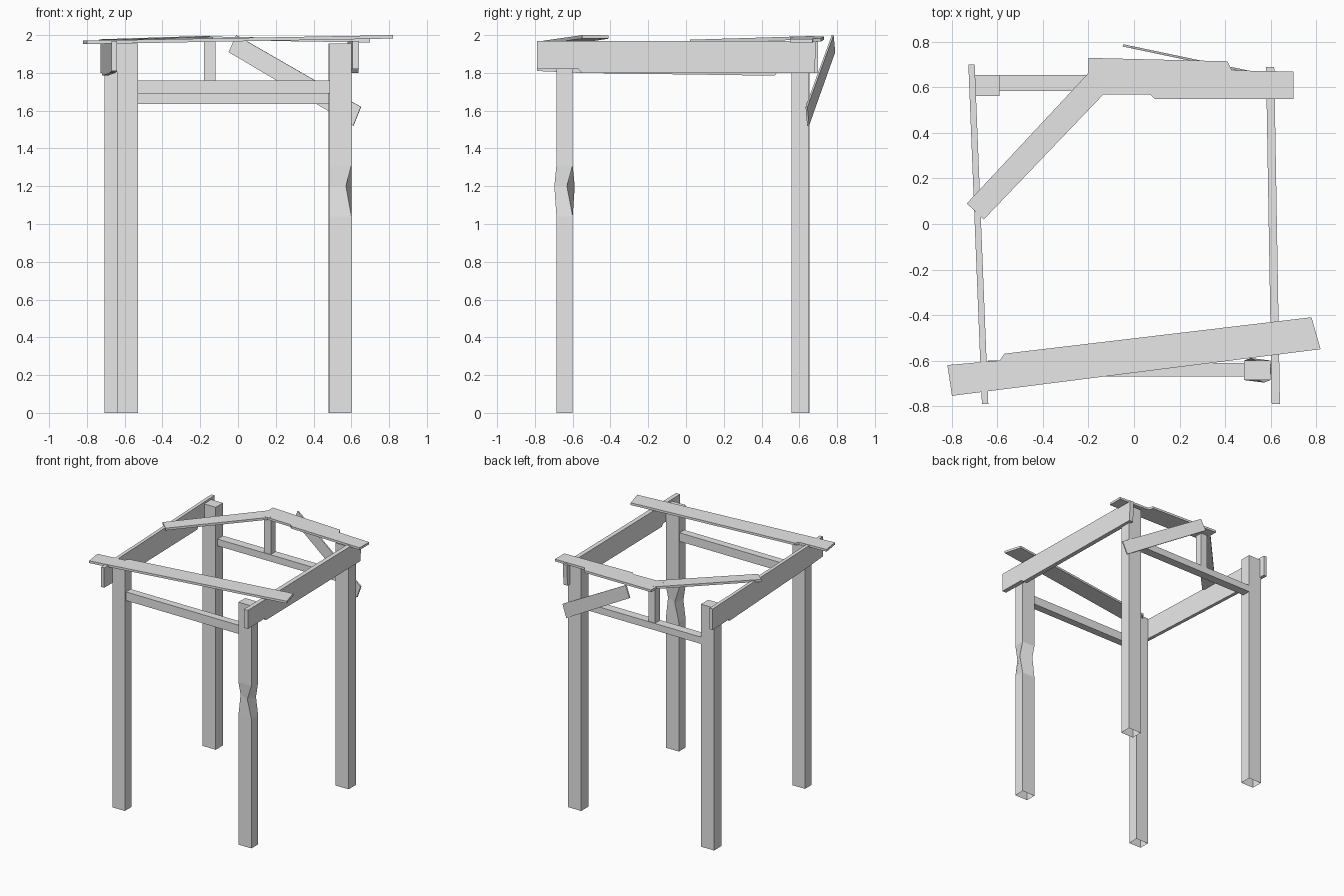
import bpy, bmesh
from math import radians
from mathutils import Vector, Matrix

if "Cube" in bpy.data.objects:
    bpy.data.objects.remove(bpy.data.objects["Cube"])

GREY = (0.8, 0.8, 0.8, 1)
wood = bpy.data.materials.new("plain_grey_wood")
wood.use_nodes = True
wood.diffuse_color = GREY
wood.node_tree.nodes["Principled BSDF"].inputs["Base Color"].default_value = GREY


def finish(name, bm):
    bmesh.ops.recalc_face_normals(bm, faces=bm.faces)
    mesh = bpy.data.meshes.new(name)
    bm.to_mesh(mesh)
    bm.free()
    mesh.materials.append(wood)
    obj = bpy.data.objects.new(name, mesh)
    bpy.context.collection.objects.link(obj)
    return obj


def slab(name, points, depth):
    """Outline of 3D points pushed along the depth vector."""
    bm = bmesh.new()
    face = bm.faces.new([bm.verts.new(p) for p in points])
    out = bmesh.ops.extrude_face_region(bm, geom=[face], use_keep_orig=True)
    moved = [v for v in out["geom"] if isinstance(v, bmesh.types.BMVert)]
    bmesh.ops.translate(bm, verts=moved, vec=Vector(depth))
    return finish(name, bm)


def box(name, x0, x1, y0, y1, z0, z1):
    corners = [(x0, y0, z0), (x1, y0, z0), (x1, y1, z0), (x0, y1, z0)]
    return slab(name, corners, (0, 0, z1 - z0))


def post(name, x, y, half_x, half_y, rings):
    """Square post with an open foot; rings are (height, twist, scale)."""
    bm = bmesh.new()
    loops = []
    for z, twist, size in rings:
        turn = Matrix.Rotation(radians(twist), 3, 'Z')
        loop = []
        for sx, sy in ((-1, -1), (1, -1), (1, 1), (-1, 1)):
            p = turn @ Vector((sx * half_x, sy * half_y, 0)) * size
            loop.append(bm.verts.new((x + p.x, y + p.y, z)))
        loops.append(loop)
    for a, b in zip(loops, loops[1:]):
        for i in range(4):
            j = (i + 1) % 4
            bm.faces.new((a[i], a[j], b[j], b[i]))
    bm.faces.new(loops[-1])
    return finish(name, bm)


# Posts, one with a twisted, worn waist
TOP = 1.955
straight = [(0, 0, 1), (TOP, 0, 1)]
worn = [(0, 0, 1), (1.04, 0, 1), (1.2, -25, 0.85), (1.31, 0, 1), (TOP, 0, 1)]
post("front_left_post", 0.542, -0.643, 0.058, 0.043, worn)
post("front_right_post", -0.585, -0.643, 0.056, 0.043, straight)
post("back_left_post", 0.537, 0.605, 0.058, 0.046, straight)
post("back_right_post", -0.65, 0.608, 0.058, 0.046, straight)

# Cross rails and the small upright on the back rail
box("front_rail", -0.54, 0.49, -0.67, -0.61, 1.69, 1.76)
box("back_rail", -0.60, 0.49, 0.585, 0.655, 1.635, 1.69)
box("back_upright", -0.18, -0.12, 0.59, 0.65, 1.68, 1.98)

# Side beams, slightly askew, with chipped lower edges
left_side = [(-0.79, 1.82), (-0.57, 1.82), (-0.55, 1.80),
             (0.68, 1.80), (0.69, 1.97), (-0.79, 1.97)]
slab("left_beam", [(0.592 - 0.017 * y, y, z) for y, z in left_side], (0.036, 0, 0))
right_side = [(-0.79, 1.81), (-0.57, 1.80), (0.47, 1.785),
              (0.48, 1.80), (0.70, 1.80), (0.70, 1.97), (-0.79, 1.97)]
slab("right_beam", [(-0.70 - 0.04 * y, y, z) for y, z in right_side], (0.028, 0, 0))

# Loose roof planks resting on the beams
front = [(-0.82, -0.62), (-0.59, -0.60), (-0.57, -0.57),
         (0.78, -0.41), (0.82, -0.55), (-0.80, -0.755)]
slab("front_plank", [(x, y, 1.985 + 0.018 * x) for x, y in front], (0, 0, -0.018))
back = [(-0.20, 0.73), (0.41, 0.715), (0.43, 0.675), (0.70, 0.67),
        (0.70, 0.55), (0.09, 0.55), (0.07, 0.57), (-0.20, 0.57)]
slab("back_plank", [(x, y, 1.99 - 0.016 * x) for x, y in back], (0, 0, -0.018))
diagonal = [(-0.735, 0.09), (-0.66, 0.02), (-0.115, 0.59), (-0.185, 0.68)]
slab("diagonal_plank", [(x, y, 1.975 + 0.03 * y) for x, y in diagonal], (0, 0, -0.018))

# Fallen board hanging on the back left post
board = [(-0.01, 2.0), (-0.05, 1.91), (0.61, 1.52), (0.65, 1.62)]
slab("fallen_board", [(x, 0.78 - 0.21 * (x + 0.05), z) for x, z in board], (0.002, 0.01, 0))
